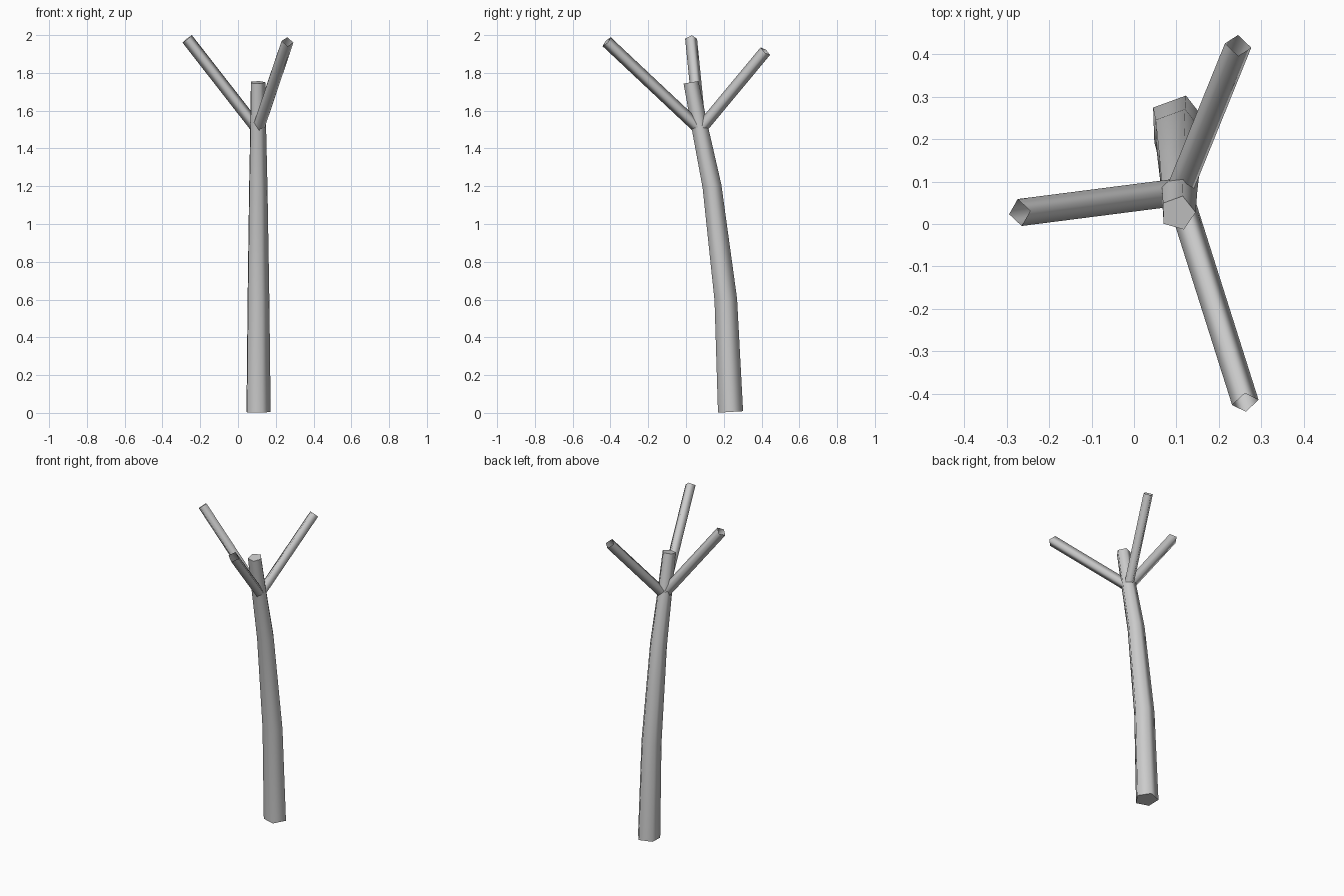
import bpy, bmesh, math
from mathutils import Vector

if "Cube" in bpy.data.objects:
    bpy.data.objects.remove(bpy.data.objects["Cube"])


def tube(name, rings, caps):
    """Skin a list of vertex rings with smooth sides and optional flat caps."""
    bm = bmesh.new()
    loops = [[bm.verts.new(p) for p in ring] for ring in rings]
    n = len(loops[0])
    for a, b in zip(loops, loops[1:]):
        for i in range(n):
            j = (i + 1) % n
            bm.faces.new((a[i], a[j], b[j], b[i])).smooth = True
    if caps:
        bm.faces.new(loops[0][::-1])
        bm.faces.new(loops[-1])
    mesh = bpy.data.meshes.new(name)
    bm.to_mesh(mesh)
    bm.free()
    obj = bpy.data.objects.new(name, mesh)
    bpy.context.collection.objects.link(obj)
    return obj


def ring(center, u, v, radius, sides, start=0.0):
    angles = [start + 2 * math.pi * i / sides for i in range(sides)]
    return [center + radius * (u * math.cos(a) + v * math.sin(a)) for a in angles]


# Trunk: bent, tapering pentagonal tube (y, z, radius, lean of the ring)
trunk = [(0.235, 0.005, 0.070, 0.06), (0.21, 0.60, 0.063, 0.09),
         (0.137, 1.20, 0.053, 0.17), (0.075, 1.50, 0.046, 0.20),
         (0.026, 1.75, 0.042, 0.17)]
rings = []
for y, z, r, lean in trunk:
    rings.append(ring(Vector((0.103, y, z)), Vector((1, 0, 0)),
                      Vector((0, 1, lean)).normalized(), r, 5, math.radians(2)))
tube("trunk", rings, True)

# Branches: open square tubes fanning out from the fork (tip, corner heading)
fork = Vector((0.105, 0.075, 1.50))
branches = {
    "back_branch": ((0.245, 0.420, 1.915), (25, -4)),
    "front_branch": ((0.262, -0.420, 1.965), (26, 5)),
    "left_branch": ((-0.269, 0.027, 1.98), (4, -27)),
}
for name, (tip, (hx, hy)) in branches.items():
    tip = Vector(tip)
    axis = (tip - fork).normalized()
    u = Vector((hx, hy, -(hx * axis.x + hy * axis.y) / axis.z)).normalized()
    v = axis.cross(u)
    tube(name, [ring(c, u, v, 0.032, 4) for c in (fork, tip)], False)
